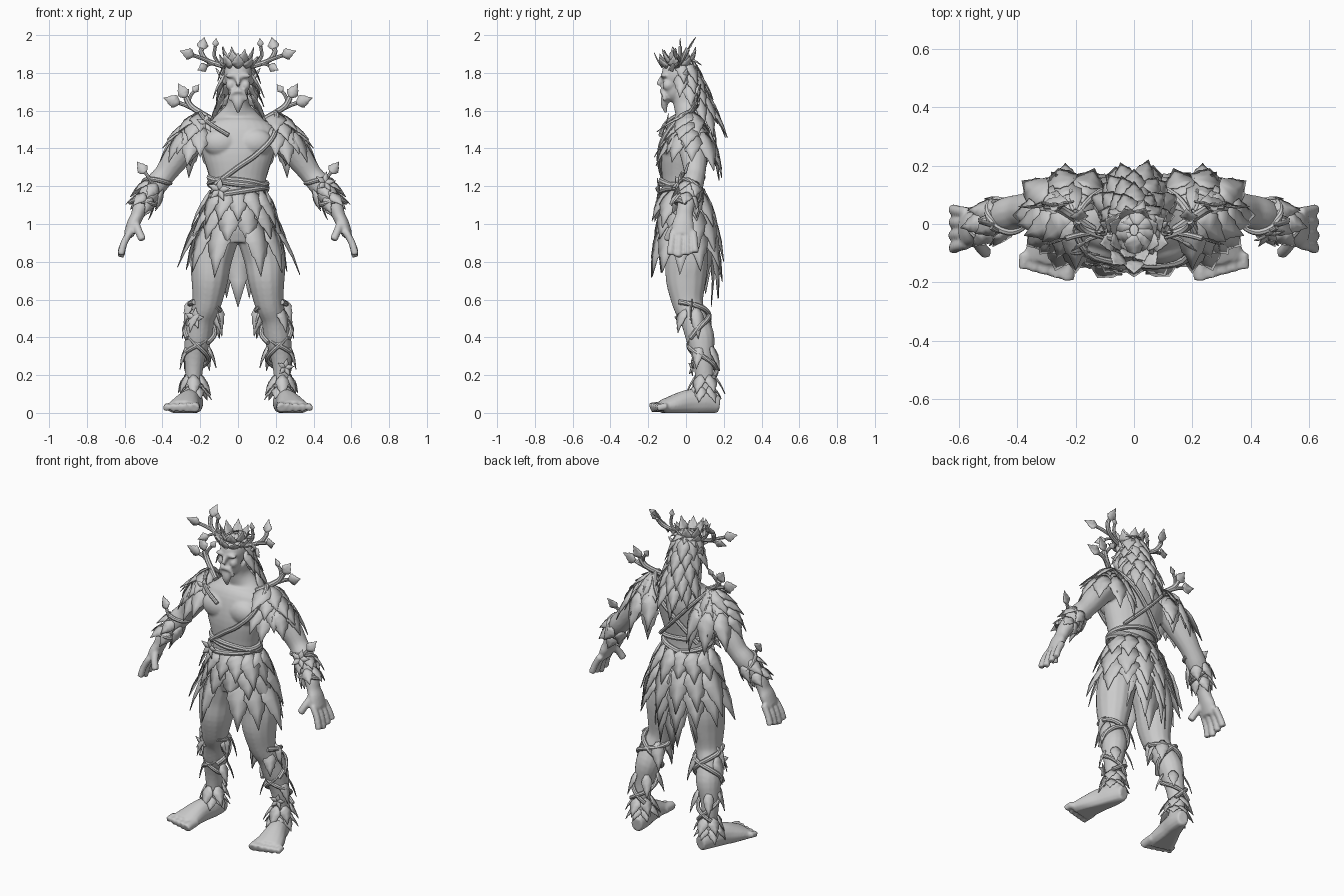
import bpy, bmesh, math, random
from mathutils import Vector, Matrix

random.seed(4)
cube = bpy.data.objects.get("Cube")
if cube:
    bpy.data.objects.remove(cube, do_unlink=True)

GREY = (0.6, 0.6, 0.6, 1)
stone = bpy.data.materials.new("pale grey")
stone.use_nodes = True
stone.diffuse_color = GREY
stone.node_tree.nodes["Principled BSDF"].inputs["Base Color"].default_value = GREY

FRONT, DOWN, UP = Vector((0, -1, 0)), Vector((0, 0, -1)), Vector((0, 0, 1))
# Leaf outline: distance along the leaf, half width; the steps back make the notches
OUTLINE = ((0, .25), (.2, .8), (.38, 1), (.43, .82), (.64, .62), (.68, .44), (1, .01))


def mirror(bm):
    """Copy everything built so far across the centre plane."""
    copy = bmesh.ops.duplicate(bm, geom=bm.verts[:] + bm.edges[:] + bm.faces[:])["geom"]
    verts = [g for g in copy if isinstance(g, bmesh.types.BMVert)]
    faces = [g for g in copy if isinstance(g, bmesh.types.BMFace)]
    bmesh.ops.scale(bm, vec=(-1, 1, 1), verts=verts)
    bmesh.ops.reverse_faces(bm, faces=faces)


def finish(bm, name, thickness=0):
    if not thickness:
        bmesh.ops.recalc_face_normals(bm, faces=bm.faces[:])
    mesh = bpy.data.meshes.new(name)
    bm.to_mesh(mesh)
    bm.free()
    obj = bpy.data.objects.new(name, mesh)
    bpy.context.collection.objects.link(obj)
    mesh.materials.append(stone)
    bpy.ops.object.select_all(action='DESELECT')
    obj.select_set(True)
    bpy.context.view_layer.objects.active = obj
    bpy.ops.object.shade_smooth_by_angle(angle=math.radians(40))
    if thickness:
        solid = obj.modifiers.new("thickness", 'SOLIDIFY')
        solid.thickness = thickness
        solid.offset = 0
    return obj


def smooth_path(points, steps=4, closed=False):
    """Catmull-Rom curve through tuples of any size."""
    n, out = len(points), []
    get = (lambda i: points[i % n]) if closed else (lambda i: points[min(max(i, 0), n - 1)])
    for i in range(n if closed else n - 1):
        for s in range(steps):
            t = s / steps
            out.append([b + t / 2 * (c - a + t * (2 * a - 5 * b + 4 * c - d + t * (3 * (b - c) + d - a)))
                        for a, b, c, d in zip(get(i - 1), get(i), get(i + 1), get(i + 2))])
    return out if closed else out + [list(points[-1])]


def tube(bm, points, ref=(0, 1, 0), radius=None, sides=14, closed=False):
    """Loft ellipses along a path; points are x, y, z and the two radii."""
    if radius:
        points = [tuple(p) + (radius, radius) for p in points]
    path = smooth_path(points, closed=closed)
    n, rings = len(path), []
    for i, p in enumerate(path):
        a, b = (path[i - 1], path[(i + 1) % n]) if closed else (path[max(i - 1, 0)], path[min(i + 1, n - 1)])
        along = (Vector(b[:3]) - Vector(a[:3])).normalized()
        v = Vector(ref) - along * along.dot(Vector(ref))
        v = v.normalized() if v.length > .05 else along.orthogonal().normalized()
        u = v.cross(along)
        ring = []
        for k in range(sides):
            a = math.tau * k / sides
            co = Vector(p[:3]) + u * p[3] * math.cos(a) + v * p[4] * math.sin(a)
            co.z = max(co.z, 0)
            ring.append(bm.verts.new(co))
        rings.append(ring)
    for i in range(n if closed else n - 1):
        low, high = rings[i], rings[(i + 1) % n]
        for k in range(sides):
            j = (k + 1) % sides
            bm.faces.new((low[k], low[j], high[j], high[k]))
    if not closed:
        bm.faces.new(rings[0][::-1])
        bm.faces.new(rings[-1])


def ball(bm, centre, radii):
    bmesh.ops.create_uvsphere(bm, u_segments=20, v_segments=12, radius=1,
                              matrix=Matrix.Translation(centre) @ Matrix.Diagonal((*radii, 1)))


def leaf(bm, base, direction, length, width, up, curl=.05):
    d = Vector(direction).normalized()
    side = d.cross(up).normalized()
    normal = side.cross(d)
    rows = []
    for t, w in OUTLINE:
        mid = Vector(base) + d * length * t + normal * curl * length * math.sin(math.pi * t)
        edge, drop = side * w * width / 2, normal * w * width * .1
        rows.append([bm.verts.new(c) for c in (mid - edge - drop, mid, mid + edge - drop)])
    for a, b in zip(rows, rows[1:]):
        for k in (0, 1):
            bm.faces.new((a[k], a[k + 1], b[k + 1], b[k]))


def leaf_ring(bm, centre, axis, radii, count, length, width, flare, keep=lambda o: True, phase=0):
    """Leaves round an axis, pointing along it; length and flare may depend on the outward direction."""
    axis = Vector(axis).normalized()
    v = (-FRONT - axis * axis.dot(-FRONT)).normalized()
    u = v.cross(axis)
    for k in range(count):
        a = math.tau * (k + phase) / count
        out = u * math.sin(a) - v * math.cos(a)
        if keep(out):
            base = Vector(centre) + u * radii[0] * math.sin(a) - v * radii[1] * math.cos(a)
            size, spread = (f(out) if callable(f) else f for f in (length, flare))
            leaf(bm, base, axis + out * spread * random.uniform(.75, 1.25),
                 size * random.uniform(.85, 1.15), width, out)


def star(bm, centre, normal, size):
    normal = Vector(normal).normalized()
    u = normal.orthogonal().normalized()
    for k in range(5):
        d = Matrix.Rotation(math.tau * k / 5, 3, normal) @ u
        leaf(bm, centre, d + normal * .15, size, size * .6, normal)


def helix(start, end, radius, turns, phase=0):
    a, b = Vector(start), Vector(end)
    axis = (b - a).normalized()
    u = axis.cross(FRONT).normalized()
    v = u.cross(axis)
    count = round(abs(turns) * 8)
    spin = math.copysign(math.pi / 4, turns)
    return [a.lerp(b, i / count) + radius * (u * math.cos(i * spin + phase)
            + v * math.sin(i * spin + phase)) for i in range(count + 1)]


# Body: limbs first, mirrored, then the trunk and head, fused into one skin
bm = bmesh.new()
tube(bm, [(.2, .03, 1.49, .08, .085), (.27, .035, 1.42, .078, .08), (.34, .045, 1.33, .068, .067),
          (.39, .045, 1.26, .058, .057), (.44, .03, 1.2, .06, .06), (.51, 0, 1.1, .043, .047),
          (.535, -.01, 1.04, .035, .047), (.555, -.015, 1, .034, .058), (.58, -.02, .94, .027, .058)])
for k in range(4):
    y = -.068 + .036 * k
    tip = .825 + .012 * abs(k - 1)
    tube(bm, [(.57, y, .96), (.603, y * 1.12, .9), (.621, y * 1.25, tip)], radius=.019)
tube(bm, [(.545, -.04, 1.01), (.525, -.08, .96), (.505, -.1, .915)], radius=.021)
tube(bm, [(.1, 0, .95, .11, .115), (.14, .005, .82, .11, .115), (.15, 0, .7, .097, .108),
          (.165, .01, .58, .077, .083), (.19, .04, .5, .068, .073), (.21, .075, .4, .072, .077),
          (.23, .09, .28, .054, .056), (.235, .1, .16, .043, .05), (.235, .1, .06, .047, .06)])
tube(bm, [(.22, .175, .045, .035, .045), (.235, .1, .055, .052, .065), (.258, .02, .055, .06, .07),
          (.28, -.06, .042, .078, .056), (.295, -.13, .028, .09, .038)], ref=UP)
for k in range(5):
    x, y = .226 + .037 * k, -.188 + .009 * k
    tube(bm, [(x, -.1, .034), (x + .003, y + .02, .03), (x + .005, y, .025)], ref=UP, radius=.027 - .002 * k)
ball(bm, (.09, -.078, 1.43), (.095, .06, .075))
ball(bm, (.035, -.118, 1.785), (.036, .018, .012))
ball(bm, (.04, -.095, 1.735), (.025, .03, .03))
tube(bm, [(0, -.133, 1.705), (.03, -.122, 1.695), (.045, -.11, 1.655)], radius=.011)
tube(bm, [(.065, -.03, 1.74, .01, .02), (.09, -.01, 1.78, .01, .02), (.12, .01, 1.83, .005, .005)])
mirror(bm)
tube(bm, [(0, 0, .9, .12, .1), (0, 0, .98, .175, .12), (0, -.02, 1.1, .155, .105),
          (0, -.025, 1.22, .145, .1), (0, -.02, 1.36, .185, .115), (0, 0, 1.48, .21, .11),
          (0, .02, 1.56, .13, .08), (0, 0, 1.63, .062, .065), (0, -.02, 1.7, .055, .06)], sides=28)
ball(bm, (0, -.04, 1.79), (.075, .09, .09))
ball(bm, (0, -.07, 1.715), (.055, .055, .07))
tube(bm, [(0, -.12, 1.785), (0, -.138, 1.755), (0, -.148, 1.735)], radius=.013)
tube(bm, [(0, -.1, 1.68, .04, .03), (0, -.115, 1.635, .027, .02), (0, -.105, 1.585, .006, .006)])
body = finish(bm, "body")
skin = body.modifiers.new("fuse", 'REMESH')
skin.mode, skin.voxel_size, skin.use_smooth_shade = 'VOXEL', .008, True
relax = body.modifiers.new("relax", 'SMOOTH')
relax.factor, relax.iterations = .5, 3

# Skirt: overlapping rows, open between the legs at the front, long at the back
bm = bmesh.new()
side_flare = lambda o: .16 + .27 * abs(o.x)
leaf_ring(bm, (0, -.01, 1.18), DOWN, (.15, .11), 13, .2, .12, .42)
leaf_ring(bm, (0, 0, 1.1), DOWN, (.172, .125), 12, lambda o: .28 + .08 * min(o.y, 0), .14, side_flare, phase=.5)
leaf_ring(bm, (0, 0, 1.02), DOWN, (.19, .13), 13, .31, .14, side_flare, lambda o: o.y > -.95)
leaf_ring(bm, (0, .02, .98), DOWN, (.15, .115), 10, .33, .13, .1, lambda o: o.y > .3, .5)
leaf(bm, (0, .12, 1), (0, .03, -1), .44, .2, -FRONT)
finish(bm, "leaf_skirt", .004)

# Shoulder mantle: shingled leaves, longer and flatter down the back
bm = bmesh.new()
for row in range(4):
    leaf_ring(bm, (.2, .03, 1.59 - .035 * row), DOWN, (.02 + .037 * row, .02 + .028 * row), 7 + row,
              lambda o: .18 + .08 * max(o.y, 0), .115,
              lambda o: (1.3 - .23 * row) * (1 - .65 * max(o.y, 0)),
              lambda o: o.x > -.8 and (o.x > -.3 or o.y > 0), row * .5)
mirror(bm)
finish(bm, "shoulder_mantle", .004)

# Hair and crown
bm = bmesh.new()
leaf_ring(bm, (0, -.02, 1.89), DOWN, (.015, .02), 9, .1, .07, 1.5)
for row in range(5):
    leaf_ring(bm, (0, -.03 + .018 * row, 1.86 - .058 * row), DOWN, (.065 + .006 * row, .075 + .006 * row), 11,
              .13 + .014 * row, .08, .42, lambda o: o.y > -.35 + .1 * row, row * .5)
leaf(bm, (0, .12, 1.6), (0, .2, -1), .22, .1, -FRONT)
leaf(bm, (0, -.11, 1.69), (0, .05, -1), .1, .055, FRONT)
finish(bm, "leaf_hair", .004)
bm = bmesh.new()
leaf_ring(bm, (0, -.045, 1.825), UP, (.07, .08), 9, .085, .07, .7, lambda o: o.y < .6)
leaf_ring(bm, (0, -.035, 1.845), UP, (.055, .06), 8, .09, .065, .4, phase=.5)
finish(bm, "leaf_crown", .004)

# Branches: antlers and shoulder twigs, each ending in a leaf
wood, foliage = bmesh.new(), bmesh.new()


def twig(points, radius, size):
    tube(wood, points, radius=radius, sides=8)
    end, before = Vector(points[-1]), Vector(points[-2])
    leaf(foliage, end, end - before, size, size * .8, FRONT)


twig([(.05, -.05, 1.83), (.11, -.04, 1.845), (.17, -.02, 1.87), (.195, 0, 1.91), (.192, .01, 1.925)], .013, .078)
twig([(.15, -.03, 1.86), (.2, -.04, 1.88), (.235, -.05, 1.892)], .01, .08)
twig([(.12, -.04, 1.85), (.15, -.05, 1.845), (.165, -.06, 1.838)], .008, .065)
twig([(.1, -.035, 1.85), (.125, -.03, 1.89), (.12, -.03, 1.94)], .009, .045)
twig([(.14, -.02, 1.555), (.2, .02, 1.59), (.25, .05, 1.625), (.275, .06, 1.67)], .016, .085)
twig([(.24, .045, 1.61), (.28, .06, 1.63), (.31, .06, 1.64)], .011, .09)
twig([(.26, .055, 1.65), (.25, .065, 1.68), (.235, .07, 1.7)], .009, .05)
# Forearm sprig, cuffs and leg leaves
twig([(.45, -.02, 1.21), (.475, -.02, 1.25), (.49, -.01, 1.27)], .009, .08)
fore = (.07, -.03, -.1)
leaf_ring(foliage, (.44, .03, 1.2), fore, (.058, .06), 6, .11, .075, .25)
leaf_ring(foliage, (.48, .01, 1.14), fore, (.05, .052), 6, .09, .07, .25, phase=.5)
leaf_ring(foliage, (.235, .1, .2), DOWN, (.043, .05), 6, .12, .075, .5)
leaf_ring(foliage, (.235, .09, .14), DOWN, (.047, .055), 7, .09, .07, .6, phase=.5)
leaf_ring(foliage, (.18, .04, .56), DOWN, (.07, .07), 6, .16, .08, .25, lambda o: abs(o.x) > .4, .3)
leaf_ring(foliage, (.215, .085, .36), DOWN, (.06, .06), 5, .13, .065, .35, lambda o: o.y > -.8)
leaf(foliage, (.12, .02, .58), (-.2, 0, -1), .18, .075, FRONT)
leaf(foliage, (.23, .03, .6), (.45, 0, -1), .14, .075, FRONT)
tube(wood, helix((.41, .04, 1.25), (.52, 0, 1.08), .062, 1.5), radius=.012, sides=8)
# Two vines crossing as they wind down each leg
for spin, phase in ((.75, 2.4), (-.75, .8)):
    tube(wood, helix((.17, .015, .59), (.21, .075, .4), .08, spin, phase), radius=.014, sides=8)
    tube(wood, helix((.21, .075, .4), (.235, .1, .18), .066, spin, phase + spin * math.tau), radius=.012, sides=8)
mirror(wood)
mirror(foliage)

# Star blossoms
for centre, normal, size in (((-.17, -.1, 1.53), (0, -1, .3), .055), ((-.1, -.14, 1.18), (-.2, -1, 0), .065),
                             ((-.23, -.03, .5), (-.4, -1, 0), .06), ((.25, .035, .24), (.3, -1, 0), .05),
                             ((.46, -.04, 1.22), (.4, -1, .4), .06)):
    star(foliage, centre, normal, size)
finish(wood, "branches_and_limb_vines")
finish(foliage, "limb_leaves", .004)

# Waist vines and sashes
bm = bmesh.new()
for z, tilt, phase in ((1.17, .025, 0), (1.2, .035, 2), (1.23, .025, 4)):
    loop = [(.152 * math.sin(a), -.02 - .11 * math.cos(a), z + tilt * math.sin(a + phase))
            for a in (math.tau * k / 12 for k in range(12))]
    tube(bm, loop, ref=UP, radius=.015, sides=8, closed=True)
tube(bm, [(-.12, -.11, 1.21), (0, -.135, 1.3), (.1, -.14, 1.37), (.19, -.11, 1.47), (.2, .01, 1.59),
          (.12, .11, 1.5), (0, .11, 1.38), (-.13, .07, 1.24)], radius=.014, sides=8)
tube(bm, [(-.05, -.135, 1.47), (-.16, -.1, 1.54), (-.2, .01, 1.59),
          (-.12, .11, 1.5), (0, .115, 1.37), (.13, .07, 1.24)], radius=.011, sides=8)
finish(bm, "body_vines")
